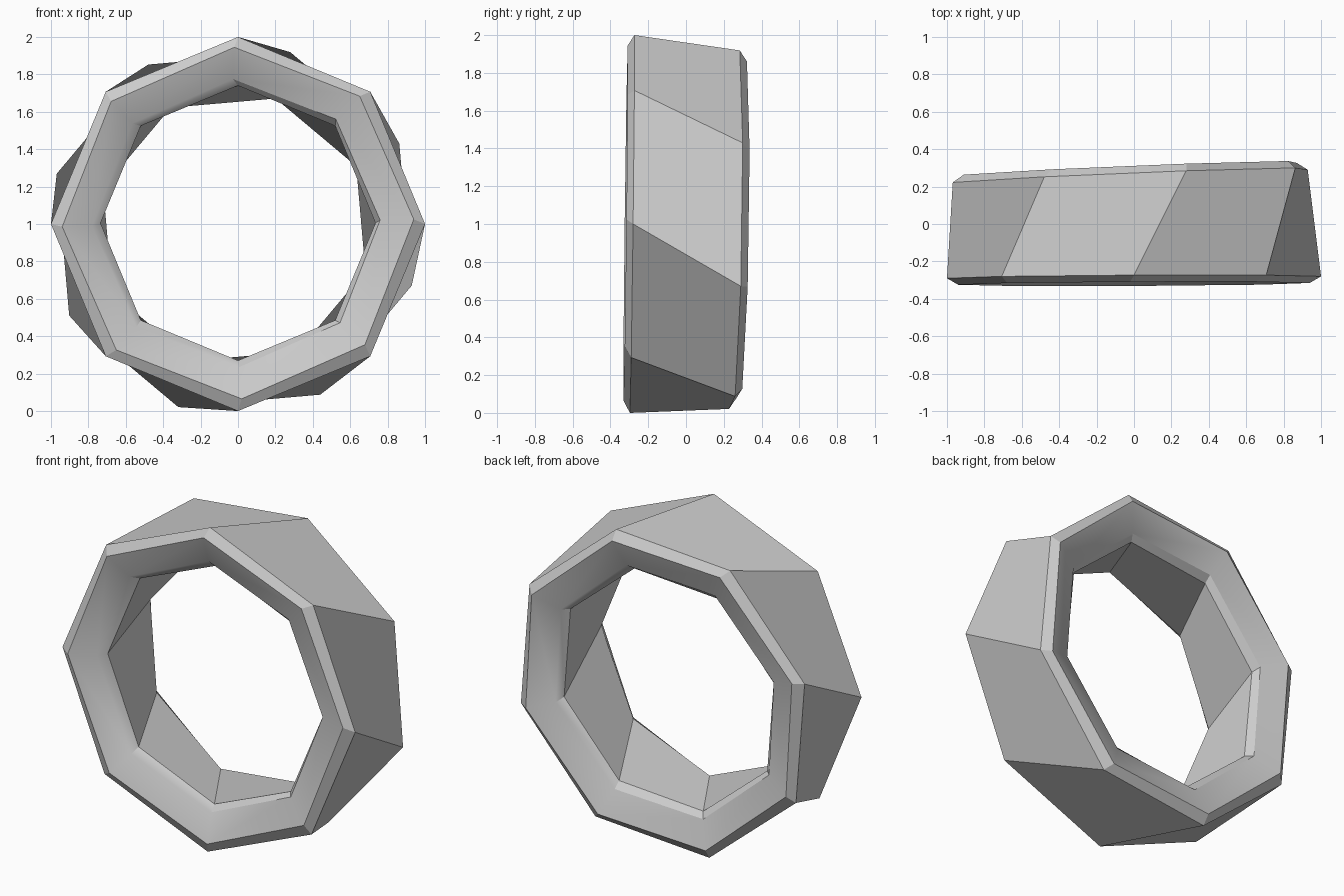
import bpy, bmesh
from math import sin, cos, radians

if "Cube" in bpy.data.objects:
    bpy.data.objects.remove(bpy.data.objects["Cube"])

SIDES = 8


def ring_loop(bm, cx, cz, radius, twist, y, slope_x, slope_z):
    """Octagon loop in a slightly tilted plane; twist is measured clockwise from the top."""
    loop = []
    for i in range(SIDES):
        a = radians(twist + i * 360 / SIDES)
        x, dz = cx + radius * sin(a), radius * cos(a)
        loop.append(bm.verts.new((x, y + slope_x * x + slope_z * dz, cz + dz)))
    return loop


FRONT = (0.005, 0.012)
BACK = (0.041, 0.017)

# Cross-section around the band: centre x, centre z, radius, twist, y, plane tilt
# (both rim faces are dished towards the hole)
section = [
    (0.00, 1.00, 1.00, 0.0, -0.285, *FRONT),      # front outer edge
    (0.00, 1.005, 0.94, -1.2, -0.320, *FRONT),    # front face outer
    (-0.01, 1.005, 0.77, -1.2, -0.260, *FRONT),   # front face inner
    (0.00, 1.005, 0.735, 0.0, -0.222, *FRONT),    # front hole edge
    (-0.02, 0.97, 0.735, 17.5, 0.197, *BACK),     # back hole edge
    (-0.02, 0.97, 0.77, 18.7, 0.237, *BACK),      # back face inner
    (-0.02, 0.97, 0.94, 18.7, 0.296, *BACK),      # back face outer
    (-0.02, 0.97, 0.995, 17.5, 0.257, *BACK),     # back outer edge
]

# Twisted octagonal band with chamfered rims; the corner order sets each wall's fold
bm = bmesh.new()
loops = [ring_loop(bm, *s) for s in section]
for k, a in enumerate(loops):
    b = loops[(k + 1) % len(loops)]
    for i in range(SIDES):
        j = (i + 1) % SIDES
        face = bm.faces.new((a[j], b[j], b[i], a[i]))
        face.smooth = k in (1, 2, 4, 5)           # rim faces blend into the hole bevel
bmesh.ops.recalc_face_normals(bm, faces=bm.faces)
for e in bm.edges:
    e.smooth = e.calc_face_angle(0) < radians(30)

mesh = bpy.data.meshes.new("twisted_ring")
bm.to_mesh(mesh)
bm.free()
ring = bpy.data.objects.new("twisted_ring", mesh)
bpy.context.collection.objects.link(ring)
